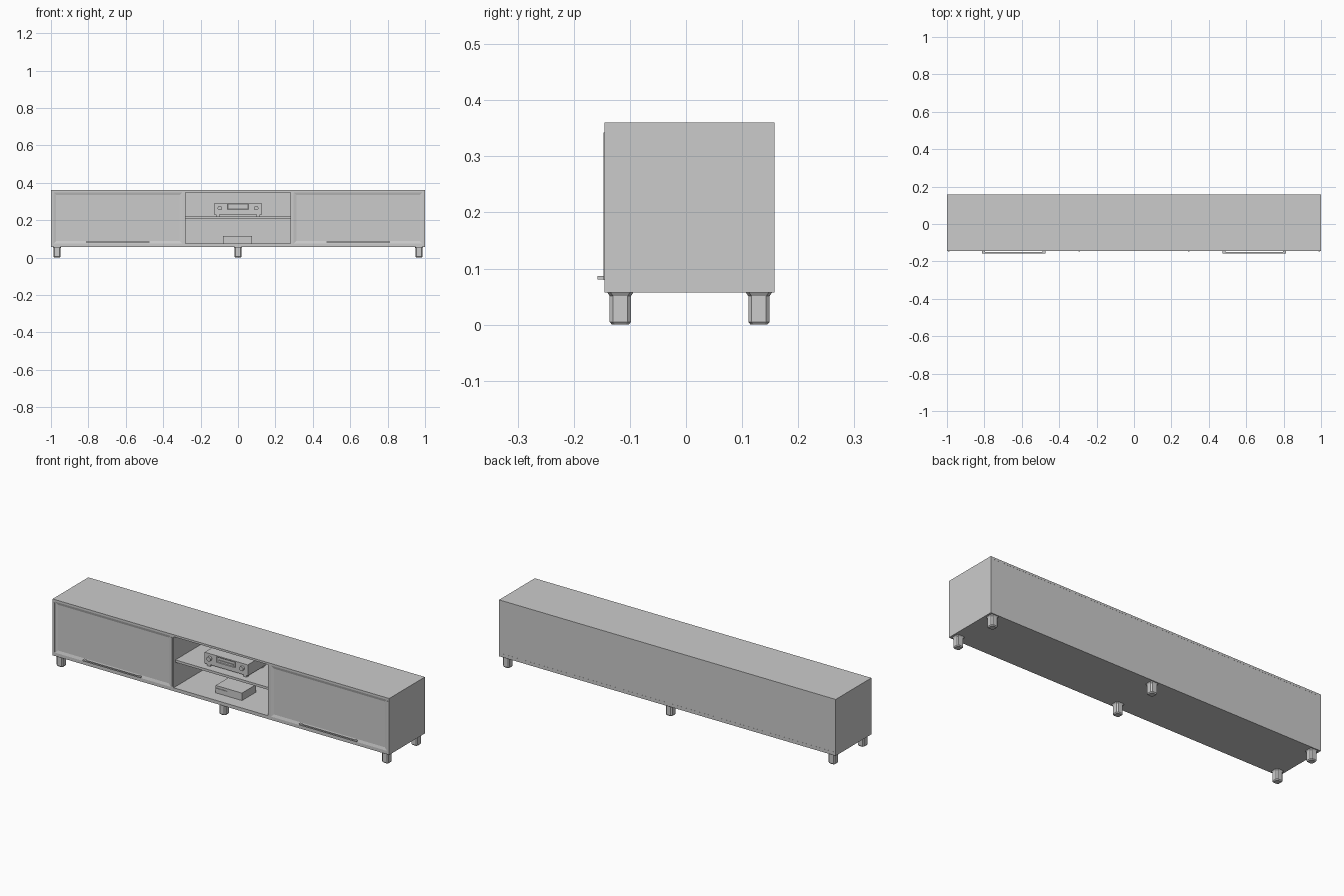
import bpy, bmesh
from math import pi
from mathutils import Matrix

if "Cube" in bpy.data.objects:
    bpy.data.objects.remove(bpy.data.objects["Cube"])


def finish(name, bm):
    bmesh.ops.recalc_face_normals(bm, faces=bm.faces)
    me = bpy.data.meshes.new(name)
    bm.to_mesh(me)
    bm.free()
    ob = bpy.data.objects.new(name, me)
    bpy.context.collection.objects.link(ob)
    return ob


def box_bm(x0, x1, y0, y1, z0, z1):
    bm = bmesh.new()
    m = Matrix.Translation(((x0 + x1) / 2, (y0 + y1) / 2, (z0 + z1) / 2))
    m = m @ Matrix.Diagonal((x1 - x0, y1 - y0, z1 - z0, 1))
    bmesh.ops.create_cube(bm, size=1, matrix=m)
    return bm


def box(name, *b):
    return finish(name, box_bm(*b))


def inset_front(bm, width, depth):
    # inset the -y face and push it back
    bm.normal_update()
    front = min(bm.faces, key=lambda f: f.calc_center_median().y)
    bmesh.ops.inset_region(bm, faces=[front], thickness=width, depth=0)
    bmesh.ops.translate(bm, verts=front.verts, vec=(0, depth, 0))


def knob(name, x, y, z, r, d):
    bm = bmesh.new()
    m = Matrix.Translation((x, y, z)) @ Matrix.Rotation(pi / 2, 4, 'X')
    bmesh.ops.create_cone(bm, cap_ends=True, segments=20, radius1=r, radius2=r,
                          depth=d, matrix=m)
    return finish(name, bm)


F, B = -0.145, 0.158          # front and back of the cabinet
BOT, TOP = 0.057, 0.36
FLOOR, CEIL = 0.075, 0.349    # inside heights

# carcass
box("top_panel", -1, 1, F, B, CEIL, TOP)
box("bottom_panel", -1, 1, F, B, BOT, FLOOR)
box("back_panel", -0.994, 0.994, B - 0.012, B - 0.0005, FLOOR, CEIL)
box("shelf", -0.281, 0.281, -0.13, B - 0.012, 0.206, 0.219)

for s, side in ((-1, "left"), (1, "right")):
    def span(a, b):
        return sorted((s * a, s * b))

    box(side + "_side_panel", *span(0.986, 1), F, B, FLOOR, CEIL)
    box(side + "_divider", *span(0.281, 0.298), F, B - 0.012, FLOOR, CEIL)

    # framed door with a shallow recessed panel
    bm = box_bm(*span(0.298, 0.986), F, F + 0.015, FLOOR, CEIL)
    inset_front(bm, 0.02, 0.004)
    finish(side + "_door", bm)

    # slim upright trims beside the door
    for label, x in (("inner", 0.292), ("outer", 0.99)):
        box(f"{side}_{label}_trim", *span(x - 0.004, x + 0.004),
            F - 0.002, F, 0.08, 0.343)

    # bar handle on two posts
    box(side + "_handle_bar", *span(0.472, 0.812), -0.158, -0.151, 0.081, 0.087)
    for label, x in (("inner", 0.472), ("outer", 0.796)):
        box(f"{side}_{label}_handle_post", *span(x, x + 0.016),
            -0.152, F, 0.081, 0.087)


# legs: chamfered square section with flared top and bevelled foot
def leg(name, cx, cy):
    bm = bmesh.new()
    rings = []
    for h, z in ((0.015, 0), (0.019, 0.005), (0.019, 0.051), (0.023, BOT)):
        c = h - 0.006
        pts = ((h, c), (c, h), (-c, h), (-h, c), (-h, -c), (-c, -h), (c, -h), (h, -c))
        rings.append([bm.verts.new((cx + x, cy + y, z)) for x, y in pts])
    for a, b in zip(rings, rings[1:]):
        for i in range(8):
            j = (i + 1) % 8
            bm.faces.new((a[i], a[j], b[j], b[i]))
    bm.faces.new(rings[0][::-1])
    bm.faces.new(rings[-1])
    finish(name, bm)


for col, x in (("left", -0.967), ("middle", 0), ("right", 0.967)):
    for row, y in (("front", -0.117), ("back", 0.13)):
        leg(f"{col}_{row}_leg", x, y)

# receiver on the shelf
box("receiver_body", -0.128, 0.128, -0.1, 0.06, 0.231, 0.29)
bm = box_bm(-0.055, 0.055, -0.104, -0.1, 0.257, 0.288)
inset_front(bm, 0.004, 0.002)
finish("receiver_display", bm)
box("receiver_tray", -0.045, 0.045, -0.106, -0.101, 0.266, 0.272)
for s, side in ((-1, "left"), (1, "right")):
    knob(side + "_receiver_knob", s * 0.097, -0.106, 0.265, 0.012, 0.013)
    for row, y in (("front", -0.085), ("back", 0.045)):
        knob_x = s * 0.108
        box(f"{side}_{row}_receiver_foot", knob_x - 0.01, knob_x + 0.01,
            y - 0.01, y + 0.01, 0.219, 0.231)

# flat player on the cabinet floor
box("player_body", -0.08, 0.076, -0.075, 0.045, FLOOR, 0.115)
box("player_slot", -0.078, -0.012, -0.078, -0.075, 0.097, 0.102)
